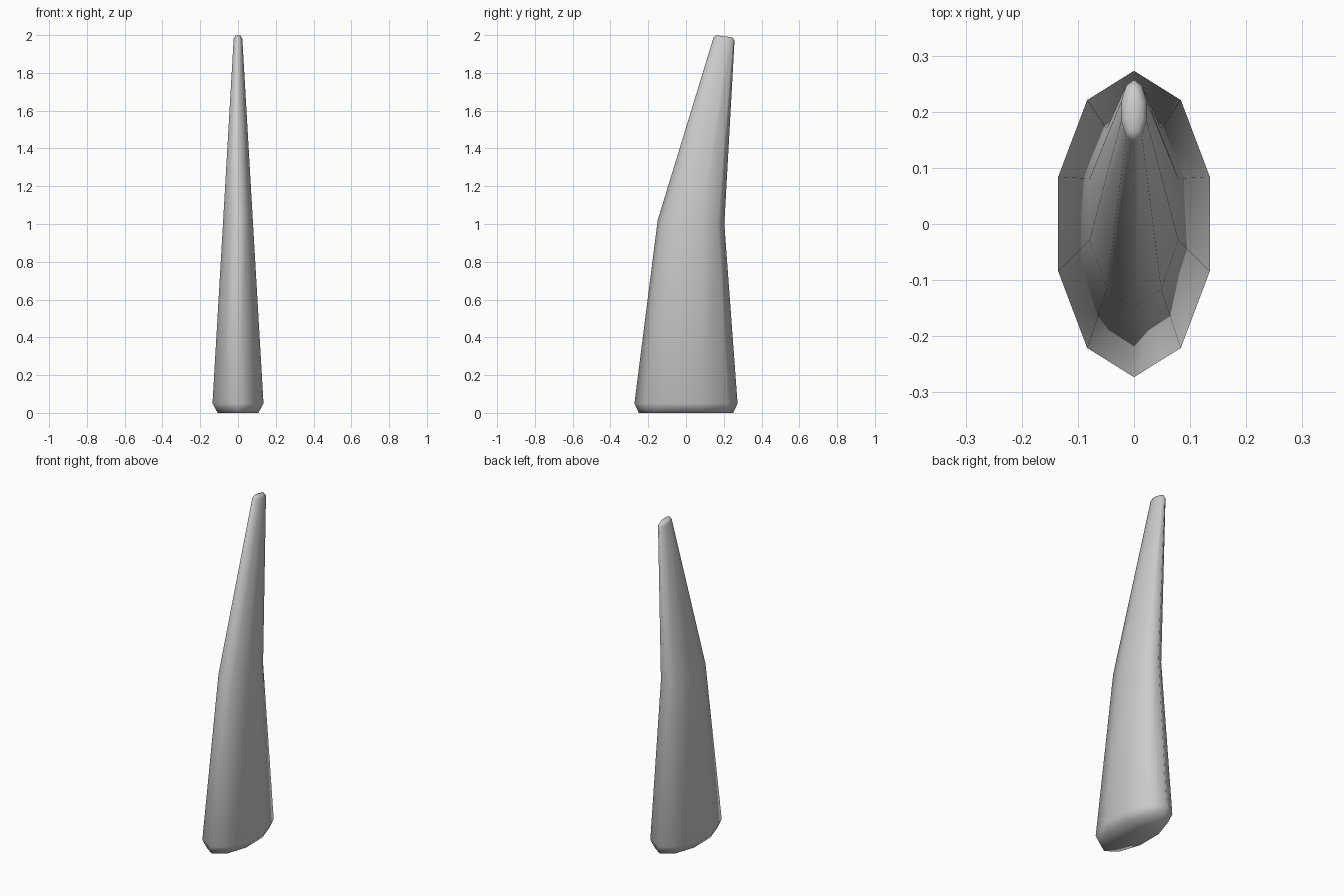
import bpy, bmesh, math

if "Cube" in bpy.data.objects:
    bpy.data.objects.remove(bpy.data.objects["Cube"])

SIDES = 10
# rings: half width x, front y, back y, front z, back z
RINGS = [
    (0.113, -0.250, 0.250, 0.0, 0.0),       # foot
    (0.142, -0.273, 0.273, 0.05, 0.05),     # bevel above the foot
    (0.083, -0.150, 0.203, 1.02, 1.0),      # bend
    (0.024, 0.146, 0.257, 1.988, 1.972),    # below the tip
    (0.015, 0.160, 0.245, 2.0, 1.988),      # tip
]

bm = bmesh.new()
loops = []
for half_x, y0, y1, z0, z1 in RINGS:
    loop = []
    for i in range(SIDES):
        a = 2 * math.pi * i / SIDES
        t = (1 - math.cos(a)) / 2
        loop.append(bm.verts.new((half_x * math.sin(a), y0 + (y1 - y0) * t, z0 + (z1 - z0) * t)))
    loops.append(loop)

# skin between rings, then the end caps
for low, high in zip(loops, loops[1:]):
    for i in range(SIDES):
        j = (i + 1) % SIDES
        bm.faces.new((low[i], low[j], high[j], high[i]))
bm.faces.new(loops[0])
bm.faces.new(loops[-1])
bmesh.ops.recalc_face_normals(bm, faces=bm.faces)
for f in bm.faces:
    f.smooth = True

mesh = bpy.data.meshes.new("curved_spike")
bm.to_mesh(mesh)
bm.free()
bpy.context.collection.objects.link(bpy.data.objects.new("curved_spike", mesh))
